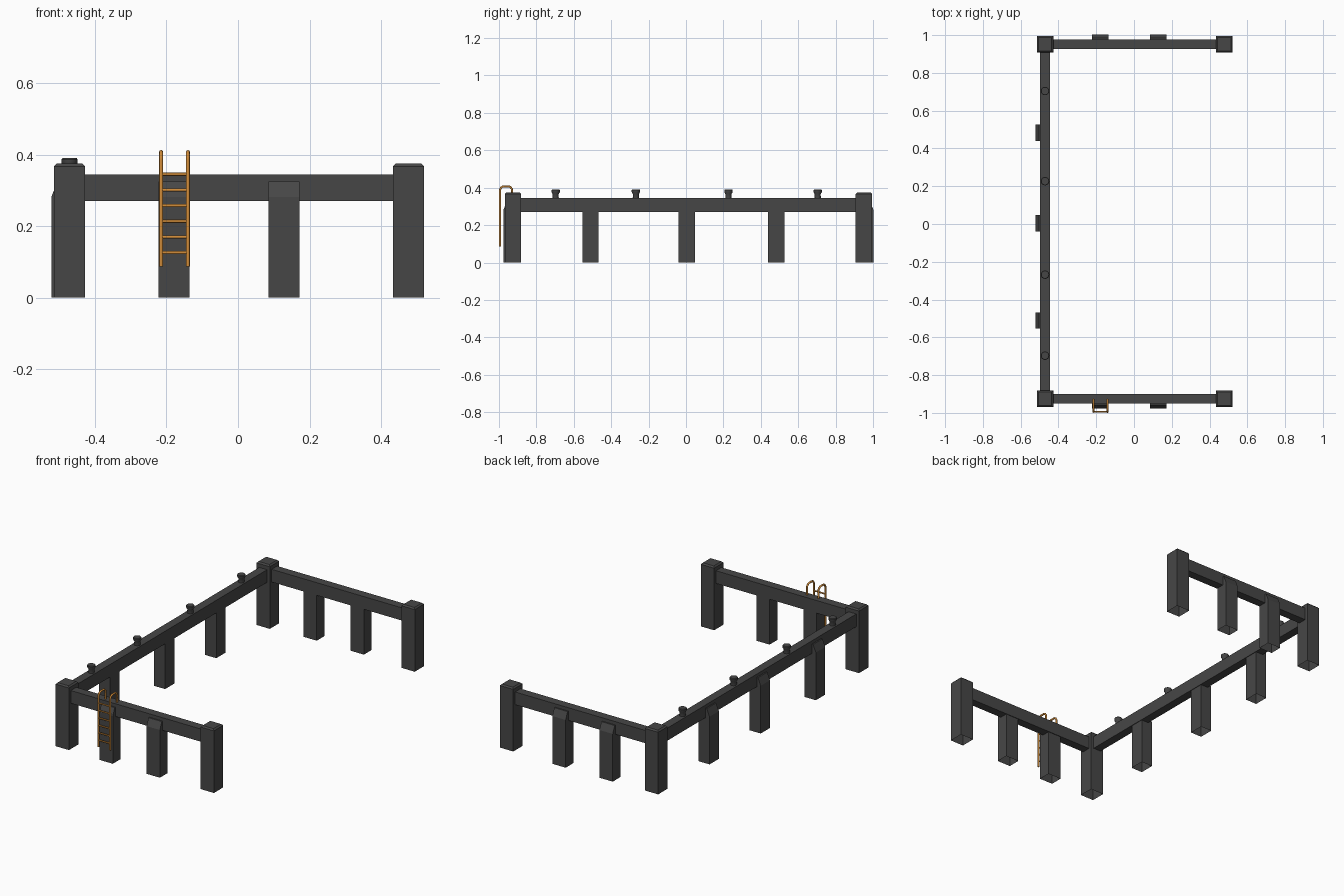
import bpy, bmesh, math
from mathutils import Matrix, Vector

if "Cube" in bpy.data.objects:
    bpy.data.objects.remove(bpy.data.objects["Cube"])


def material(name, rgb):
    m = bpy.data.materials.new(name)
    m.diffuse_color = (*rgb, 1)
    m.use_nodes = True
    m.node_tree.nodes["Principled BSDF"].inputs["Base Color"].default_value = m.diffuse_color
    return m


DARK = material("dark_timber", (0.062, 0.062, 0.062))
ORANGE = material("orange_metal", (0.62, 0.255, 0.04))

LEFT, RIGHT = -0.471, 0.477        # post centre lines
FRONT, BACK = -0.925, 0.951
BEAM_LOW, BEAM_TOP = 0.27, 0.345


def finish(name, bm, mat):
    bmesh.ops.recalc_face_normals(bm, faces=bm.faces)
    me = bpy.data.meshes.new(name)
    bm.to_mesh(me)
    bm.free()
    me.materials.append(mat)
    ob = bpy.data.objects.new(name, me)
    bpy.context.collection.objects.link(ob)
    return ob


def box(bm, lo, hi):
    lo, hi = Vector(lo), Vector(hi)
    mat = Matrix.Translation((lo + hi) / 2) @ Matrix.Diagonal((*(hi - lo), 1))
    bmesh.ops.create_cube(bm, size=1, matrix=mat)


def open_bottom(bm):
    low = [f for f in bm.faces if all(v.co.z < 0.001 for v in f.verts)]
    bmesh.ops.delete(bm, geom=low, context='FACES')


# Corner and end posts: hollow below, chamfered on top
def post(name, x, y, h=0.0435, top=0.375):
    bm = bmesh.new()
    box(bm, (x - h, y - h, 0), (x + h, y + h, top))
    rim = [e for e in bm.edges if all(v.co.z > top - 0.001 for v in e.verts)]
    bmesh.ops.bevel(bm, geom=rim, offset=0.008, segments=1, affect='EDGES')
    bmesh.ops.recalc_face_normals(bm, faces=bm.faces)
    finish(name, bm, DARK)
    me = bpy.data.objects[name].data
    bm = bmesh.new()
    bm.from_mesh(me)
    open_bottom(bm)
    bm.to_mesh(me)
    bm.free()


# Intermediate piling: sloped outer shoulder; local -y points outward from the beam
def piling(name, x, y, angle):
    bm = bmesh.new()
    profile = [(0.022, 0), (0.022, 0.325), (-0.033, 0.325), (-0.051, 0.282), (-0.051, 0)]
    face = bm.faces.new([bm.verts.new((-0.0435, py, pz)) for py, pz in profile])
    ext = bmesh.ops.extrude_face_region(bm, geom=[face], use_keep_orig=True)
    moved = [g for g in ext['geom'] if isinstance(g, bmesh.types.BMVert)]
    bmesh.ops.translate(bm, verts=moved, vec=(0.087, 0, 0))
    bmesh.ops.recalc_face_normals(bm, faces=bm.faces)
    open_bottom(bm)
    bm.transform(Matrix.Translation((x, y, 0)) @ Matrix.Rotation(angle, 4, 'Z'))
    finish(name, bm, DARK)


for yn, y, ang in (("front", FRONT, 0), ("back", BACK, math.pi)):
    post(f"{yn}_left_post", LEFT, y)
    post(f"{yn}_right_post", RIGHT, y)
    # Short side beams
    bm = bmesh.new()
    box(bm, (LEFT + 0.03, y - 0.0255, BEAM_LOW), (RIGHT - 0.03, y + 0.0255, BEAM_TOP))
    finish(f"{yn}_beam", bm, DARK)
    for i, x in enumerate((-0.179, 0.129)):
        piling(f"{yn}_piling_{i + 1}", x, y, ang)

# Long beam with its pilings
bm = bmesh.new()
box(bm, (LEFT - 0.0255, FRONT + 0.03, BEAM_LOW), (LEFT + 0.0255, BACK - 0.03, BEAM_TOP))
finish("left_beam", bm, DARK)
for i, y in enumerate((-0.511, 0.004, 0.482)):
    piling(f"left_piling_{i + 1}", LEFT, y, -math.pi / 2)


# Mooring bollards: neck flaring into a cap
def bollard(name, x, y):
    bm = bmesh.new()
    n = 20
    profile = [(0.017, 0.340), (0.016, 0.366), (0.022, 0.375), (0.0225, 0.387), (0.020, 0.390)]
    rings = [[bm.verts.new((x + r * math.cos(2 * math.pi * k / n),
                            y + r * math.sin(2 * math.pi * k / n), z)) for k in range(n)]
             for r, z in profile]
    for a, b in zip(rings, rings[1:]):
        for k in range(n):
            bm.faces.new((a[k], a[(k + 1) % n], b[(k + 1) % n], b[k]))
    bm.faces.new(rings[-1])
    smooth(finish(name, bm, DARK))


def smooth(ob):
    bpy.ops.object.select_all(action='DESELECT')
    ob.select_set(True)
    bpy.context.view_layer.objects.active = ob
    bpy.ops.object.shade_smooth_by_angle(angle=math.radians(40))


for i, y in enumerate((-0.697, -0.268, 0.227, 0.704)):
    bollard(f"bollard_{i + 1}", LEFT, y)


# Ladder tubes swept along a path
def tube(name, points, radius):
    cu = bpy.data.curves.new(name, 'CURVE')
    cu.dimensions = '3D'
    cu.bevel_depth = radius
    cu.bevel_resolution = 2
    cu.use_fill_caps = True
    sp = cu.splines.new('POLY')
    sp.points.add(len(points) - 1)
    for p, co in zip(sp.points, points):
        p.co = (*co, 1)
    cu.materials.append(ORANGE)
    ob = bpy.data.objects.new(name, cu)
    bpy.context.collection.objects.link(ob)


Y0, Y1, ZT, R = -0.9945, -0.930, 0.4075, 0.022
arc = [math.radians(a) for a in (0, 22.5, 45, 67.5, 90)]
hook = [(Y0, 0.087)]
hook += [(Y0 + R - R * math.cos(a), ZT - R + R * math.sin(a)) for a in arc]
hook += [(Y1 - R + R * math.sin(a), ZT - R + R * math.cos(a)) for a in arc]
hook += [(Y1, 0.34)]
for side, x in (("left", -0.215), ("right", -0.140)):
    tube(f"ladder_{side}_rail", [(x, y, z) for y, z in hook], 0.0055)
for i in range(6):
    z = 0.126 + i * 0.0438
    tube(f"ladder_rung_{i + 1}", [(-0.215, Y0, z), (-0.140, Y0, z)], 0.0045)
